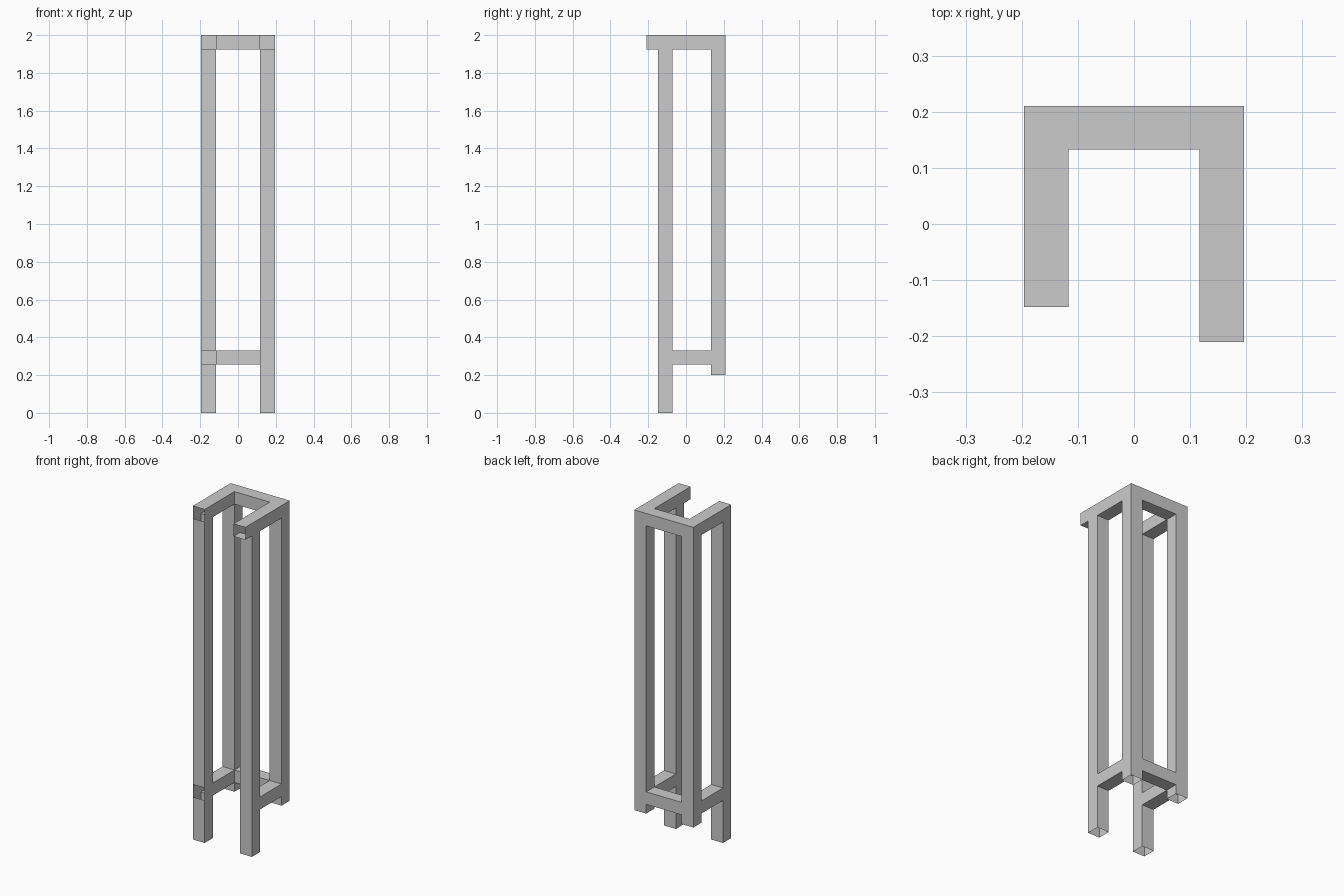
import bpy
import bmesh
from itertools import product

if "Cube" in bpy.data.objects:
    bpy.data.objects.remove(bpy.data.objects["Cube"])

# Grid lines where tubes start, end or meet
XS = [-0.196, -0.117, 0.117, 0.196]
YS = [-0.21, -0.148, -0.071, 0.133, 0.21]
ZS = [0.0, 0.2, 0.255, 0.33, 1.925, 2.0]

cells = set()
open_ends = set()


def tube(i, j, k):
    """Fill a run of grid cells, each range given as (first, last)."""
    cells.update(product(*(range(a, b + 1) for a, b in (i, j, k))))


LEFT, RIGHT, FRONT, BACK = 0, 2, 1, 3
LOW, TOP = 2, 4

# Legs: the front pair reaches the ground, the back pair stops short
for side in (LEFT, RIGHT):
    for depth, start in ((FRONT, 0), (BACK, 1)):
        tube((side, side), (depth, depth), (start, TOP))
        open_ends.add(((side, depth, start), (0, 0, -1)))

# Side and back rails at both levels
for level in (LOW, TOP):
    for side in (LEFT, RIGHT):
        tube((side, side), (FRONT, BACK), (level, level))
    tube((LEFT, RIGHT), (BACK, BACK), (level, level))
    open_ends.add(((LEFT, FRONT, level), (0, -1, 0)))

# Upper right rail overhangs the front leg
tube((RIGHT, RIGHT), (0, BACK), (TOP, TOP))
open_ends.add(((RIGHT, 0, TOP), (0, -1, 0)))

# Skin the joined tubes, leaving the cut ends open
bm = bmesh.new()
verts = {}


def vert(p):
    if p not in verts:
        verts[p] = bm.verts.new((XS[p[0]], YS[p[1]], ZS[p[2]]))
    return verts[p]


for cell in sorted(cells):
    for axis, sign in product(range(3), (-1, 1)):
        step = [0, 0, 0]
        step[axis] = sign
        neighbour = tuple(c + s for c, s in zip(cell, step))
        if neighbour in cells or (cell, tuple(step)) in open_ends:
            continue
        u, v = (axis + 1) % 3, (axis + 2) % 3
        ring = []
        for du, dv in ((0, 0), (1, 0), (1, 1), (0, 1)):
            p = list(cell)
            p[axis] += sign > 0
            p[u] += du
            p[v] += dv
            ring.append(vert(tuple(p)))
        bm.faces.new(ring if sign > 0 else ring[::-1])

mesh = bpy.data.meshes.new("tube_frame")
bm.to_mesh(mesh)
bm.free()
frame = bpy.data.objects.new("tube_frame", mesh)
bpy.context.collection.objects.link(frame)
